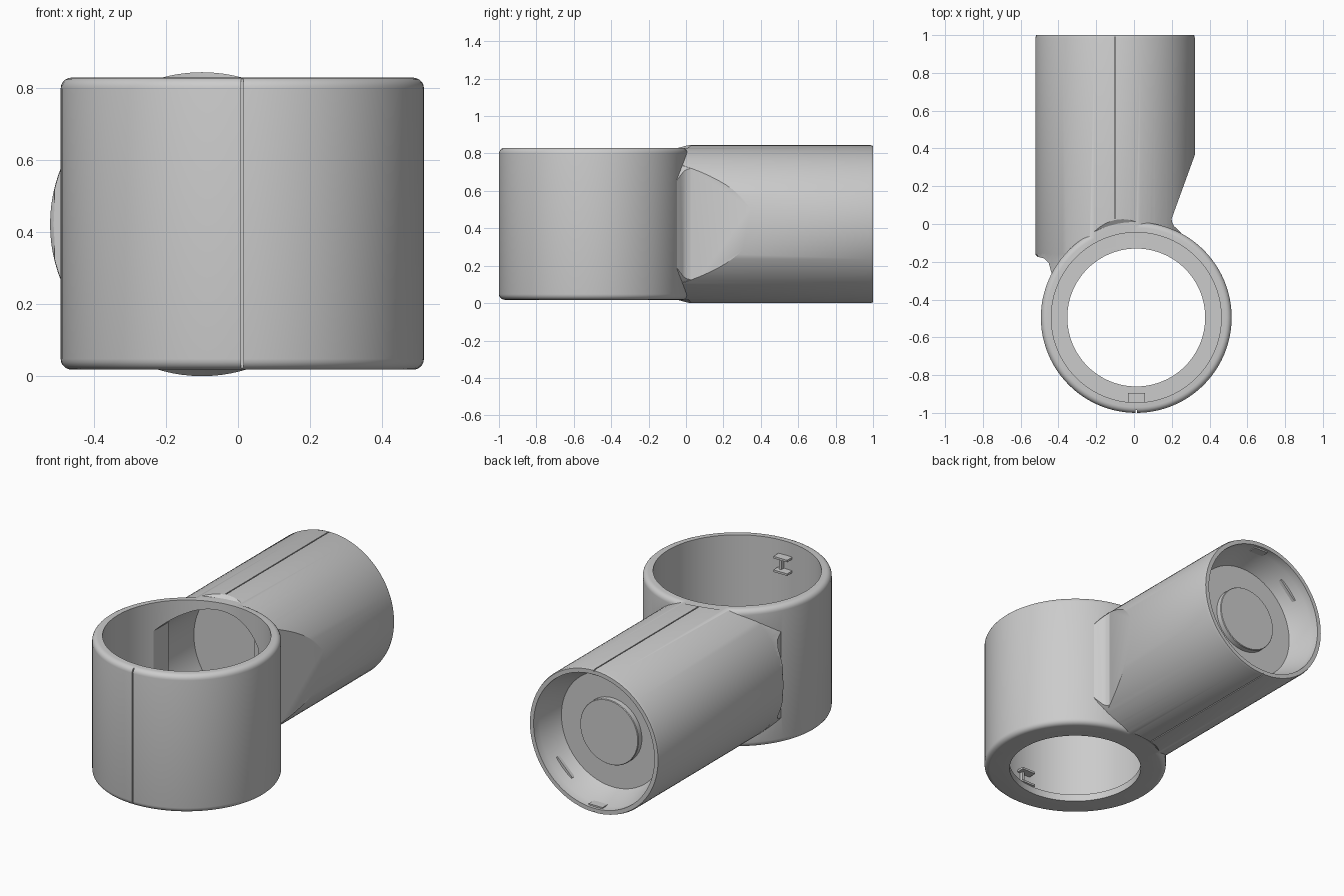
import bpy, bmesh, math
from mathutils import Matrix, Vector

if "Cube" in bpy.data.objects:
    bpy.data.objects.remove(bpy.data.objects["Cube"])

RC = Vector((0.012, -0.495, 0))     # collar axis
TC = Vector((-0.10, 0, 0.4225))     # sleeve axis (along y)
CH_N = Vector((0.94, -0.342, 0))    # slanted flat on the sleeve
CH_P = Vector((0.32, 0.36, 0))


def finish(bm, name):
    bmesh.ops.recalc_face_normals(bm, faces=bm.faces)
    me = bpy.data.meshes.new(name)
    bm.to_mesh(me)
    bm.free()
    ob = bpy.data.objects.new(name, me)
    bpy.context.collection.objects.link(ob)
    return ob


def lathe(name, profile, centre, along_y=False, n=96, planes=()):
    """Solid of revolution from (radius, height) points, trimmed by planes."""
    bm = bmesh.new()
    rings = [[bm.verts.new((r * math.cos(2 * math.pi * i / n),
                            r * math.sin(2 * math.pi * i / n), h))
              for i in range(n)] for r, h in profile]
    for a, b in zip(rings, rings[1:]):
        for i in range(n):
            j = (i + 1) % n
            bm.faces.new((a[i], a[j], b[j], b[i]))
    bm.faces.new(rings[0][::-1])
    bm.faces.new(rings[-1])
    m = Matrix.Translation(centre)
    if along_y:
        m = m @ Matrix.Rotation(-math.pi / 2, 4, 'X')
    bm.transform(m)
    for co, no in planes:
        res = bmesh.ops.bisect_plane(bm, geom=bm.verts[:] + bm.edges[:] + bm.faces[:],
                                     plane_co=co, plane_no=no, clear_outer=True)
        edges = [e for e in res['geom_cut'] if isinstance(e, bmesh.types.BMEdge)]
        bmesh.ops.edgeloop_fill(bm, edges=edges)
    return finish(bm, name)


def box(name, centre, size, turn=0):
    bm = bmesh.new()
    bmesh.ops.create_cube(bm, size=1, matrix=Matrix.Translation(centre)
                          @ Matrix.Rotation(turn, 4, 'Y') @ Matrix.Diagonal((*size, 1)))
    return finish(bm, name)


def prism(name, pts, z0, z1):
    bm = bmesh.new()
    f = bm.faces.new([bm.verts.new((x, y, z0)) for x, y in pts])
    res = bmesh.ops.extrude_face_region(bm, geom=[f])
    bmesh.ops.translate(bm, vec=(0, 0, z1 - z0),
                        verts=[v for v in res['geom'] if isinstance(v, bmesh.types.BMVert)])
    return finish(bm, name)


def combine(target, other, op):
    mod = target.modifiers.new("bool", 'BOOLEAN')
    mod.operation, mod.solver, mod.object = op, 'EXACT', other
    bpy.context.view_layer.objects.active = target
    bpy.ops.object.modifier_apply(modifier=mod.name)
    bpy.data.objects.remove(other)


def arc(r, z, rad, a0, a1, n=5):
    return [(r + rad * math.cos(math.radians(a0 + (a1 - a0) * i / n)),
             z + rad * math.sin(math.radians(a0 + (a1 - a0) * i / n))) for i in range(n + 1)]


# Collar with rounded rims
body = lathe("tee_body", arc(0.475, 0.048, 0.03, -90, 0) + arc(0.475, 0.80, 0.03, 0, 90), RC)

# Sleeve with slanted flat, trimmed flush with the collar's ends
sleeve = lathe("sleeve", arc(0.4025, -0.155, 0.02, -90, 0, 3) + [(0.4225, 0.985), (0.418, 1.0)],
               TC, True, planes=[(CH_P, CH_N)])
combine(sleeve, lathe("cut", [(0.506, 0.83), (0.566, 0.87)], RC), 'DIFFERENCE')
combine(sleeve, lathe("cut", [(0.566, -0.022), (0.506, 0.018)], RC), 'DIFFERENCE')
combine(body, sleeve, 'UNION')

# Blends where the sleeve meets the collar, kept inside the sleeve's outline
for name, pts in (("blend_left", [(-.515, -.14), (-.51, -.174), (-.475, -.182), (-.452, -.205),
                                  (-.436, -.262), (-.405, -.25), (-.36, -.2), (-.34, -.14)]),
                  ("blend_right", [(.199, .025), (.203, .005), (.213, -.012), (.232, -.03),
                                   (.25, -.048), (.2, -.1), (.1, -.05), (.1, .025)])):
    blend = prism(name, pts, 0, 0.84)
    combine(blend, lathe("keep", [(0.4215, -0.4), (0.4215, 0.2)], TC, True), 'INTERSECT')
    combine(body, blend, 'UNION')

# Hollow collar with a bottom flange
combine(body, lathe("cut", [(0.45, 0.06), (0.45, 1.0)], RC), 'DIFFERENCE')
combine(body, lathe("cut", [(0.365, -0.1), (0.365, 0.3)], RC), 'DIFFERENCE')
# Passage from collar into sleeve, and tapered socket at the sleeve's end
flat = (CH_P - CH_N * 0.025, CH_N)
combine(body, lathe("cut", [(0.362, -0.26), (0.362, -0.05)], TC, True,
                    planes=[(Vector((0.19, 0, 0)), Vector((1, 0, 0))),
                            (Vector((-0.37, 0, 0)), Vector((-1, 0, 0)))]), 'DIFFERENCE')
combine(body, lathe("cut", [(0.363, -0.12), (0.363, 0.25)], TC, True, planes=[flat]), 'DIFFERENCE')
combine(body, lathe("cut", [(0.335, 0.825), (0.392, 0.95), (0.398, 1.1)], TC, True), 'DIFFERENCE')

# Parting grooves
for c, s in (((0.012, -1.0, 0.42), (0.006, 0.03, 1.0)),
             ((-0.10, 0.55, 0.85), (0.006, 1.04, 0.03)),
             ((-0.10, 0.55, -0.005), (0.006, 1.04, 0.03))):
    combine(body, box("cut", c, s), 'DIFFERENCE')

# Raised disc on the socket floor
disc = lathe("socket_disc", [(0.19, 0.80), (0.19, 0.856), (0.187, 0.86)], TC, True, 64)

# Snap tabs inside the collar and the sleeve
clips = []
for s in (-1, 1):
    for d in (0.24, 0.32):
        clips.append(box("collar_clip", (0.012, -0.925, 0.4225 + s * d), (0.09, 0.06, 0.012)))
    clips.append(box("collar_catch", (0.03, -0.935, 0.4225 + s * 0.28), (0.015, 0.03, 0.08)))
    clips.append(box("sleeve_clip", (-0.10, 0.96, 0.4225 + s * 0.394), (0.09, 0.05, 0.02)))
    clips.append(box("sleeve_bump", (-0.10 + s * 0.26, 0.90, 0.4225 - s * 0.26),
                     (0.018, 0.02, 0.14), math.radians(45)))

for ob in [body, disc] + clips:
    bpy.ops.object.select_all(action='DESELECT')
    ob.select_set(True)
    bpy.context.view_layer.objects.active = ob
    bpy.ops.object.shade_smooth_by_angle(angle=math.radians(30))
